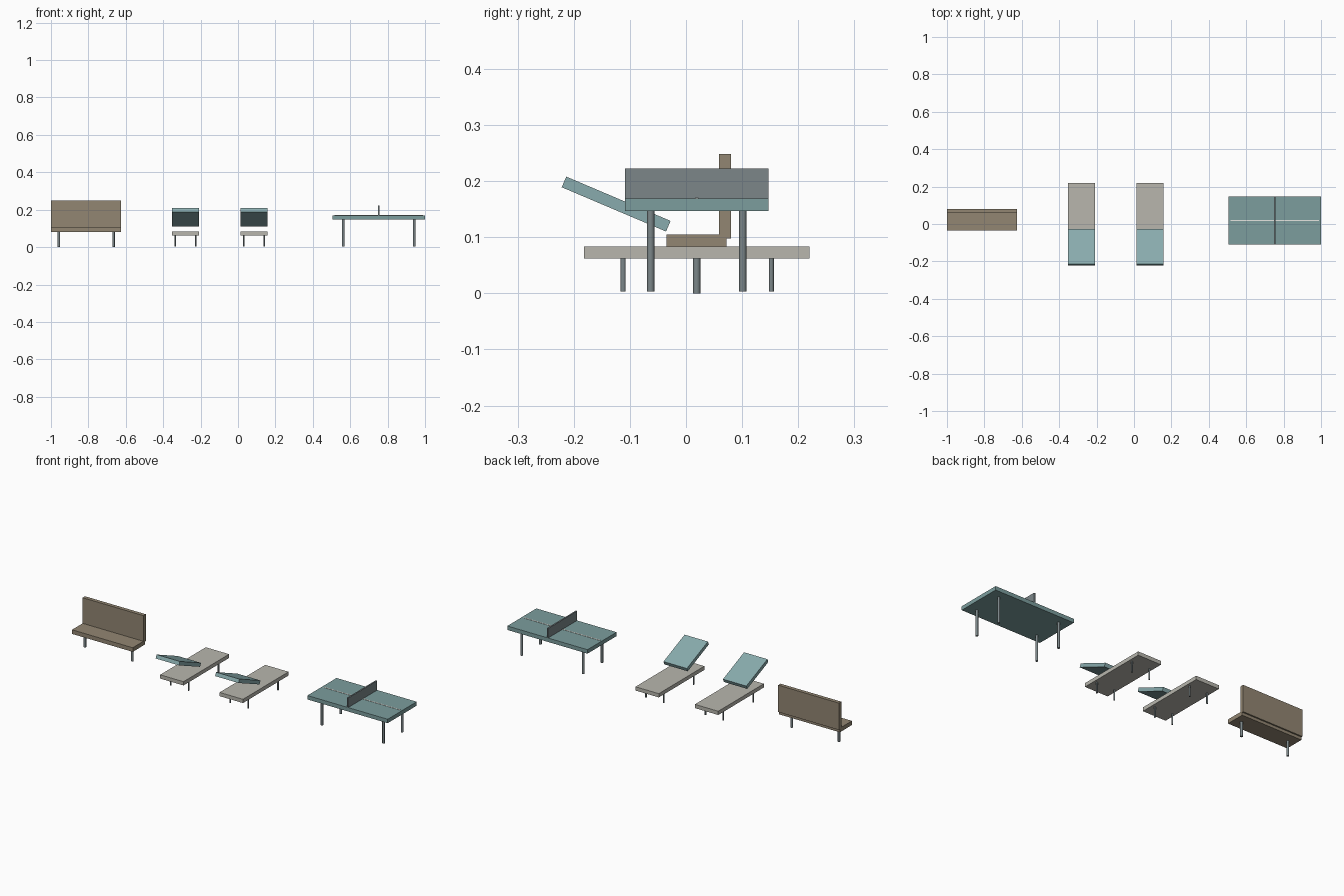
import bpy, math

if "Cube" in bpy.data.objects:
    bpy.data.objects.remove(bpy.data.objects["Cube"])

def material(name, rgb):
    m = bpy.data.materials.new(name)
    m.diffuse_color = (*rgb, 1)
    m.use_nodes = True
    m.node_tree.nodes["Principled BSDF"].inputs["Base Color"].default_value = m.diffuse_color
    return m

WOOD = material("wood", (0.29, 0.24, 0.17))
TEAL = material("teal", (0.20, 0.34, 0.34))
CUSHION = material("pale_teal", (0.25, 0.41, 0.42))
STONE = material("pale_frame", (0.48, 0.47, 0.42))
METAL = material("metal", (0.20, 0.24, 0.25))
WHITE = material("white_line", (0.8, 0.8, 0.76))

def box(name, centre, size, mat, tilt=0):
    bpy.ops.mesh.primitive_cube_add(size=1, location=centre, rotation=(tilt, 0, 0))
    o = bpy.context.object
    o.name = name
    o.scale = size
    o.data.materials.append(mat)
    return o

def span(name, x, y, z, mat):
    # box given by its (min, max) along each axis
    return box(name, [(a + b) / 2 for a, b in (x, y, z)],
               [b - a for a, b in (x, y, z)], mat)

def leg(name, x, y, z0, z1, radius):
    bpy.ops.mesh.primitive_cylinder_add(vertices=12, radius=radius, depth=z1 - z0,
                                        location=(x, y, (z0 + z1) / 2))
    o = bpy.context.object
    o.name = name
    o.data.materials.append(METAL)
    bpy.ops.object.shade_smooth_by_angle()

# Bench
bench_x = (-1.0, -0.625)
span("bench_seat", bench_x, (-0.035, 0.072), (0.082, 0.105), WOOD)
span("bench_back", bench_x, (0.059, 0.080), (0.098, 0.248), WOOD)
for x in (-0.958, -0.665):
    leg("bench_leg", x, 0.019, 0, 0.083, 0.0067)

# Two loungers with raised backrests
for cx in (-0.281, 0.086):
    span("lounger_frame", (cx - 0.072, cx + 0.072), (-0.182, 0.220), (0.062, 0.083), STONE)
    box("lounger_backrest", (cx, -0.1245, 0.159), (0.144, 0.202, 0.0206), CUSHION,
        math.radians(-23))
    for dx in (-0.055, 0.055):
        for y in (-0.112, 0.152):
            leg("lounger_leg", cx + dx, y, 0.003, 0.063, 0.0045)

# Ping pong table
cx, cy = 0.7525, 0.019
span("table_top", (0.505, 1.0), (cy - 0.128, cy + 0.128), (0.147, 0.169), TEAL)
span("table_net", (cx - 0.004, cx + 0.004), (cy - 0.128, cy + 0.128), (0.168, 0.222), METAL)
span("table_centre_line", (0.517, 0.988), (cy - 0.003, cy + 0.003), (0.167, 0.1705), WHITE)
for dx in (-0.19, 0.19):
    for dy in (-0.082, 0.082):
        leg("table_leg", cx + dx, cy + dy, 0.003, 0.148, 0.0067)
